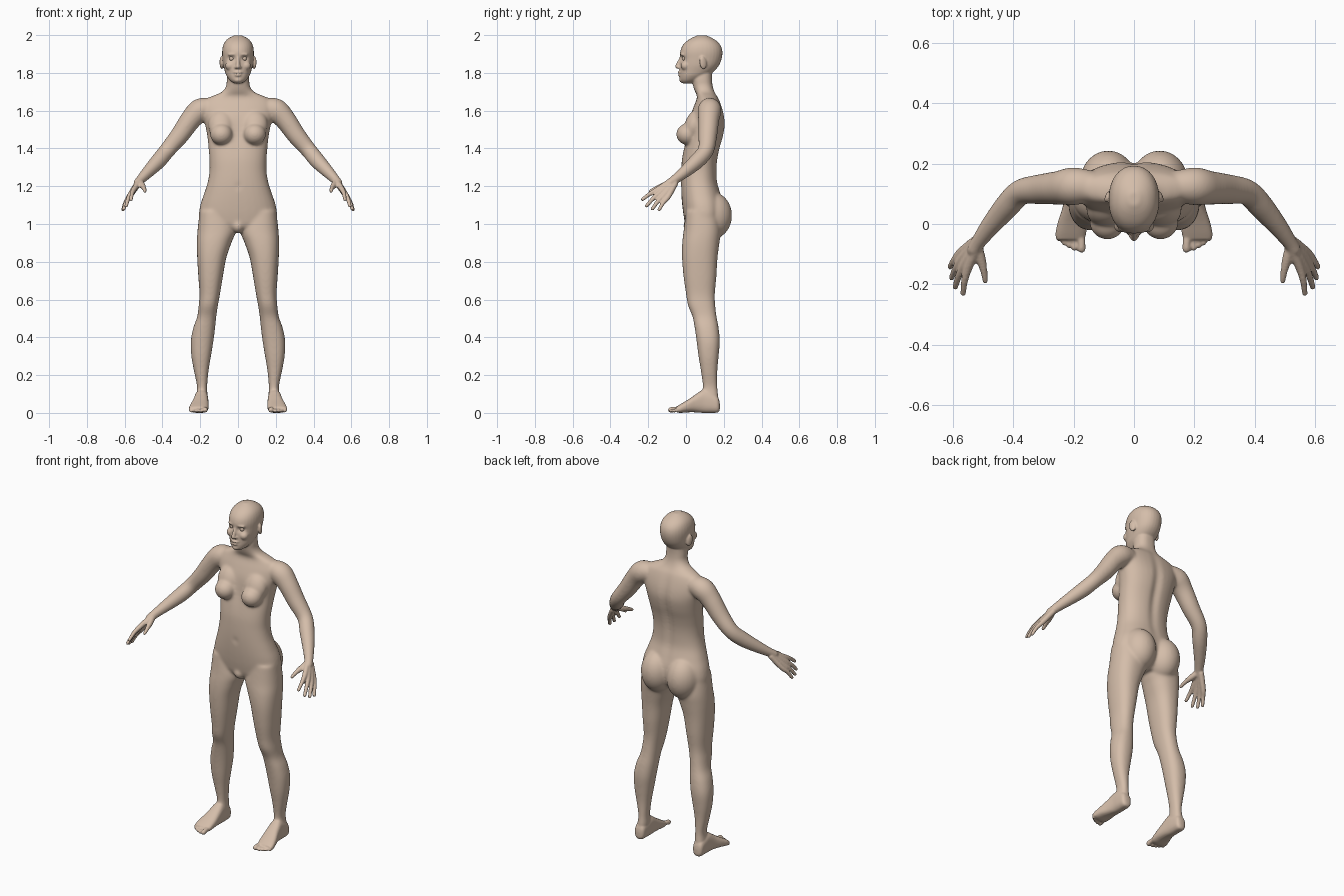
import bpy, bmesh, math
from mathutils import Vector, Matrix

bm = bmesh.new()


def spline(rows, n=5):
    """Catmull-Rom interpolation through rows of numbers."""
    out = []
    for i in range(len(rows) - 1):
        p0, p1, p2 = rows[max(i - 1, 0)], rows[i], rows[i + 1]
        p3 = rows[min(i + 2, len(rows) - 1)]
        for k in range(n):
            t = k / n
            out.append([0.5 * (2 * b + (c - a) * t + (2 * a - 5 * b + 4 * c - d) * t * t
                        + (3 * b - a - 3 * c + d) * t ** 3) for a, b, c, d in zip(p0, p1, p2, p3)])
    return out + [list(rows[-1])]


def skin(rings):
    """Bridge rings of points into a closed shell."""
    vs = [[bm.verts.new(p) for p in r] for r in rings]
    n = len(vs[0])
    for a, b in zip(vs, vs[1:]):
        for i in range(n):
            bm.faces.new((a[i], a[(i + 1) % n], b[(i + 1) % n], b[i]))
    bm.faces.new(vs[0][::-1])
    bm.faces.new(vs[-1])


def loft(rows, axis='z', s=1, e=2.3, n=32):
    """Rows: position on axis, then min/max of the two cross directions."""
    rings = []
    for t, a0, a1, b0, b1 in spline(rows):
        ring = []
        for i in range(n):
            w = 2 * math.pi * i / n
            c, d = math.cos(w), math.sin(w)
            u = (a0 + a1) / 2 + (a1 - a0) / 2 * math.copysign(abs(c) ** (2 / e), c)
            v = (b0 + b1) / 2 + (b1 - b0) / 2 * math.copysign(abs(d) ** (2 / e), d)
            ring.append((s * u, v, t) if axis == 'z' else (s * u, t, v))
        rings.append(ring)
    skin(rings)


def tube(rows, s=1, n=16):
    """Rows: x, y, z, radius; ends are rounded."""
    pts = spline(rows)
    P = [Vector((s * p[0], p[1], p[2])) for p in pts]
    R = [p[3] for p in pts]
    d0, d1 = (P[0] - P[1]).normalized(), (P[-1] - P[-2]).normalized()
    P = [P[0] + d0 * R[0] * .8] + P + [P[-1] + d1 * R[-1] * .6, P[-1] + d1 * R[-1] * .95]
    R = [R[0] * .5] + R + [R[-1] * .8, R[-1] * .3]
    rings = []
    for i, p in enumerate(P):
        q = (P[min(i + 1, len(P) - 1)] - P[max(i - 1, 0)]).to_track_quat('Z', 'Y')
        rings.append([p + q @ Vector((math.cos(k * 2 * math.pi / n), math.sin(k * 2 * math.pi / n), 0)) * R[i]
                      for k in range(n)])
    skin(rings)


def ball(c, r, s=1, rot=(0, 0)):
    m = (Matrix.Translation((s * c[0], c[1], c[2])) @ Matrix.Rotation(s * rot[0], 4, 'Z')
         @ Matrix.Rotation(rot[1], 4, 'X') @ Matrix.Diagonal((*r, 1)))
    bmesh.ops.create_uvsphere(bm, u_segments=24, v_segments=16, radius=1, matrix=m)


# torso and neck: z, half width, front y, back y
torso = [(1.82, .055, .035, .14), (1.77, .059, .032, .138), (1.73, .063, .038, .142), (1.70, .085, .048, .152),
         (1.68, .13, .058, .163), (1.66, .17, .056, .175), (1.62, .193, .04, .19), (1.57, .188, .022, .203),
         (1.52, .173, .01, .207), (1.46, .162, 0, .197), (1.40, .156, -.012, .18), (1.34, .151, -.022, .168),
         (1.28, .151, -.026, .164), (1.22, .161, -.027, .167), (1.16, .18, -.025, .184), (1.10, .2, -.02, .2),
         (1.04, .207, -.012, .2), (.99, .19, 0, .18), (.955, .1, .03, .14)]
loft([(z, -w, w, f, b) for z, w, f, b in torso])

# head
head = [(1.745, .022, -.02, .03), (1.76, .043, -.031, .07), (1.785, .061, -.034, .115), (1.81, .07, -.034, .15),
        (1.84, .078, -.033, .175), (1.875, .082, -.032, .189), (1.91, .084, -.031, .193), (1.94, .08, -.021, .186),
        (1.965, .069, 0, .167), (1.985, .048, .03, .137), (1.999, .018, .062, .105)]
loft([(z, -w, w, f, b) for z, w, f, b in head], e=2.15)

# nose, lips, chin, pubic mound
tube([(0, -.026, 1.885, .008), (0, -.037, 1.858, .0095), (0, -.046, 1.833, .0115)])
ball((0, -.034, 1.802), (.023, .011, .0065))
ball((0, -.033, 1.789), (.019, .011, .007))
ball((0, -.021, 1.763), (.022, .015, .015))
ball((0, .03, .99), (.035, .045, .04))

leg = [(1.07, .04, .203, 0, .17), (.97, .012, .214, -.012, .185), (.90, .035, .218, -.02, .177),
       (.82, .062, .216, -.021, .167), (.72, .08, .21, -.013, .161), (.63, .095, .204, 0, .153),
       (.57, .106, .208, .01, .155), (.51, .115, .216, .034, .162), (.45, .121, .237, .046, .173),
       (.38, .13, .25, .056, .179), (.30, .143, .247, .066, .173), (.22, .156, .233, .079, .166),
       (.14, .163, .217, .089, .166), (.09, .162, .221, .085, .17), (.04, .167, .223, .08, .172)]
foot = [(.179, .182, .206, .016, .05), (.168, .165, .224, .002, .085), (.13, .16, .228, 0, .11),
        (.09, .158, .23, 0, .122), (.05, .156, .238, .003, .097), (.01, .155, .251, .003, .07),
        (-.03, .158, .26, 0, .046), (-.052, .164, .258, .004, .032)]
toes = [(.174, -.096, .0145), (.197, -.09, .01), (.215, -.081, .0095), (.232, -.071, .009), (.248, -.058, .009)]
arm = [(.14, .125, 1.615, .052), (.2, .125, 1.602, .063), (.25, .12, 1.553, .056), (.31, .115, 1.468, .05),
       (.375, .105, 1.39, .043), (.42, .06, 1.335, .042), (.47, 0, 1.282, .034), (.513, -.057, 1.237, .025),
       (.53, -.085, 1.217, .023)]
# fingers: knuckle and tip, index to little
fingers = [((.548, -.142, 1.188), (.566, -.23, 1.13)), ((.561, -.131, 1.172), (.592, -.209, 1.096)),
           ((.57, -.114, 1.156), (.604, -.178, 1.08)), ((.574, -.094, 1.145), (.609, -.142, 1.076))]
wrist, mid_knuckle = Vector((.522, -.07, 1.226)), Vector(fingers[1][0])

for s in (1, -1):
    loft(leg, s=s)
    loft(foot, 'y', s=s, e=2.6)
    for x, y, r in toes:
        tube([(x + .004, -.03, r + .006, r), (x, (y - .03) / 2, r + .005, r * .9), (x, y + r, r + .001, r)], s)
    tube(arm, s, 28)
    for k, t in fingers:
        k, t = Vector(k), Vector(t)
        m = k.lerp(t, .5) + Vector((.004, -.002, .003))
        tube([(*(wrist + (k - mid_knuckle) * .35), .017), (*k, .0145), (*m, .0115), (*t, .0095)], s)
    # thumb
    tube([(.52, -.075, 1.222, .018), (.507, -.115, 1.205, .017), (.497, -.155, 1.19, .0125),
          (.492, -.19, 1.173, .01)], s)
    # buttock, breast, ear, brow, nostril, cheek
    ball((.085, .138, 1.045), (.095, .106, .125), s)
    ball((.088, .008, 1.475), (.06, .06, .057), s)
    ball((.088, .045, 1.525), (.07, .052, .085), s, (0, -.35))
    ball((.087, .09, 1.853), (.009, .02, .034), s, (.35, .15))
    ball((.03, -.017, 1.897), (.026, .014, .008), s, (.25, 0))
    ball((.011, -.036, 1.829), (.0085, .011, .007), s)
    ball((.042, -.002, 1.838), (.026, .026, .025), s)

# fuse all parts into one surface
me = bpy.data.meshes.new("body_parts")
bm.to_mesh(me)
bm.free()
tmp = bpy.data.objects.new("body_parts", me)
bpy.context.collection.objects.link(tmp)
rm = tmp.modifiers.new("fuse", 'REMESH')
rm.mode, rm.voxel_size = 'VOXEL', .005
fused = bpy.data.meshes.new_from_object(tmp.evaluated_get(bpy.context.evaluated_depsgraph_get()))
bpy.data.objects.remove(tmp)
body = bpy.data.objects.new("body", fused)
bpy.context.collection.objects.link(body)

# soft dents: centre, spread, y shift (eye socket, mouth line, spine, navel, ear bowl, nape)
dents = [((.033, -.025, 1.876), (.015, .03, .010), .014), ((0, -.045, 1.7955), (.022, .02, .0025), .004),
         ((0, .2, 1.4), (.016, .05, .16), -.014), ((0, -.026, 1.2), (.008, .02, .01), .006),
         ((0, -.02, 1.5), (.018, .03, .06), .008)]
group = body.vertex_groups.new(name="soft")
levels = {i: [] for i in range(11)}
for v in fused.vertices:
    x, y, z = abs(v.co.x), v.co.y, v.co.z
    for c, r, d in dents:
        q = ((x - c[0]) / r[0]) ** 2 + ((y - c[1]) / r[1]) ** 2 + ((z - c[2]) / r[2]) ** 2
        if q < 12:
            v.co.y += d * math.exp(-q / 2)
    w = min((1.75 - z) / .05, (.51 - x) / .05, (z - .09) / .05, 1)
    levels[round(10 * max(w, 0))].append(v.index)
for i, idx in levels.items():
    if i and idx:
        group.add(idx, i / 10, 'REPLACE')

# strong smoothing on trunk and limbs, light on face, hands and feet
for name, it, vg in (("soften", 32, "soft"), ("polish", 3, "")):
    sm = body.modifiers.new(name, 'SMOOTH')
    sm.factor, sm.iterations, sm.vertex_group = .5, it, vg

skin_mat = bpy.data.materials.new("skin")
skin_mat.diffuse_color = (.66, .51, .40, 1)
parts = [body]
for s, side in ((1, "left"), (-1, "right")):
    bpy.ops.mesh.primitive_uv_sphere_add(segments=24, ring_count=16, radius=.0135, location=(s * .033, -.006, 1.876))
    bpy.context.object.name = side + "_eye"
    parts.append(bpy.context.object)
for ob in parts:
    ob.data.materials.clear()
    ob.data.materials.append(skin_mat)
    for p in ob.data.polygons:
        p.use_smooth = True
